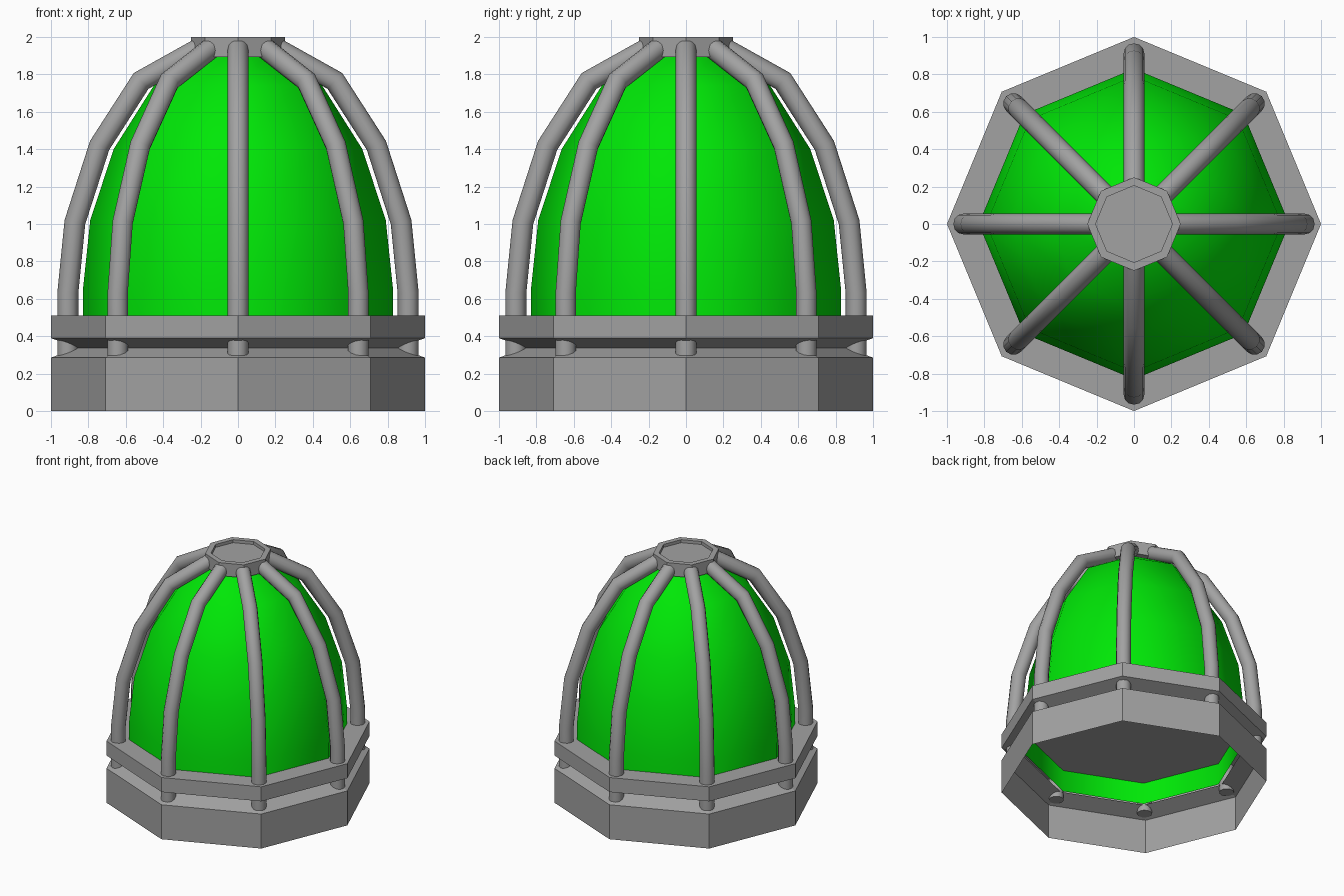
import bpy, bmesh, math
from mathutils import Vector, Matrix

if "Cube" in bpy.data.objects:
    bpy.data.objects.remove(bpy.data.objects["Cube"])

SIDES = 8
METAL = bpy.data.materials.new("dark_metal")
METAL.diffuse_color = (0.36, 0.36, 0.36, 1)
METAL.use_nodes = True
METAL.node_tree.nodes["Principled BSDF"].inputs["Base Color"].default_value = METAL.diffuse_color
GLASS = bpy.data.materials.new("green_glass")
GLASS.diffuse_color = (0, 0.8, 0.002, 1)
GLASS.use_nodes = True
GLASS.node_tree.nodes["Principled BSDF"].inputs["Base Color"].default_value = GLASS.diffuse_color


def finish(bm, name, mat):
    mesh = bpy.data.meshes.new(name)
    bm.to_mesh(mesh)
    bm.free()
    mesh.materials.append(mat)
    ob = bpy.data.objects.new(name, mesh)
    bpy.context.collection.objects.link(ob)
    return ob


def lathe(name, profile, mat=METAL, smooth=False):
    """Octagonal revolve of (radius, z) points; radius 0 closes to a point."""
    bm = bmesh.new()
    rings = []
    for r, z in profile:
        if r == 0:
            rings.append([bm.verts.new((0, 0, z))] * SIDES)
        else:
            rings.append([bm.verts.new((r * math.cos(math.tau * i / SIDES),
                                        r * math.sin(math.tau * i / SIDES), z))
                          for i in range(SIDES)])
    for a, b in zip(rings, rings[1:]):
        for i in range(SIDES):
            j = (i + 1) % SIDES
            f = bm.faces.new(list(dict.fromkeys((a[i], a[j], b[j], b[i]))))
            f.smooth = smooth
    return finish(bm, name, mat)


def rod(name, path, radius, angle, segs=12):
    """Round bar with mitred bends along (radius, z) points, turned about z."""
    bm = bmesh.new()
    pts = [Vector((r, 0, z)) for r, z in path]
    rings = []
    for k, p in enumerate(pts):
        d0 = (p - pts[max(k - 1, 0)]).normalized()
        d1 = (pts[min(k + 1, len(pts) - 1)] - p).normalized()
        t = (d0 + d1).normalized()
        n = Vector((t.z, 0, -t.x))
        mitre = 1 / t.dot(d1 if d1.length else d0)
        rings.append([bm.verts.new(p + radius * (n * mitre * math.cos(math.tau * i / segs)
                                                 + Vector((0, math.sin(math.tau * i / segs), 0))))
                      for i in range(segs)])
    for a, b in zip(rings, rings[1:]):
        for i in range(segs):
            j = (i + 1) % segs
            bm.faces.new((a[i], a[j], b[j], b[i])).smooth = True
    bm.faces.new(rings[0][::-1])
    bm.faces.new(rings[-1])
    bm.transform(Matrix.Rotation(angle, 4, 'Z'))
    return finish(bm, name, METAL)


# Base shell: open below, V groove, closed deck on top
lathe("base", [(1, 0), (1, 0.285), (0.86, 0.338), (1, 0.39), (1, 0.51), (0, 0.51)])

# Glass dome, open below and reaching under the deck
lathe("glass_dome", [(0.83, 0.33), (0.83, 0.64), (0.79, 1.02), (0.665, 1.40),
                     (0.45, 1.74), (0.2, 1.893)], GLASS, smooth=True)

# Cage bars
bar = [(0.91, 0.29), (0.91, 0.63), (0.872, 1.01), (0.74, 1.42), (0.518, 1.765), (0.21, 1.937)]
for i in range(SIDES):
    rod(f"cage_bar_{i + 1}", bar, 0.056, math.tau * i / SIDES)

# Top cap with shallow recess
lathe("top_cap", [(0, 1.893), (0.25, 1.893), (0.25, 2), (0.205, 2), (0.205, 1.975), (0, 1.975)])
